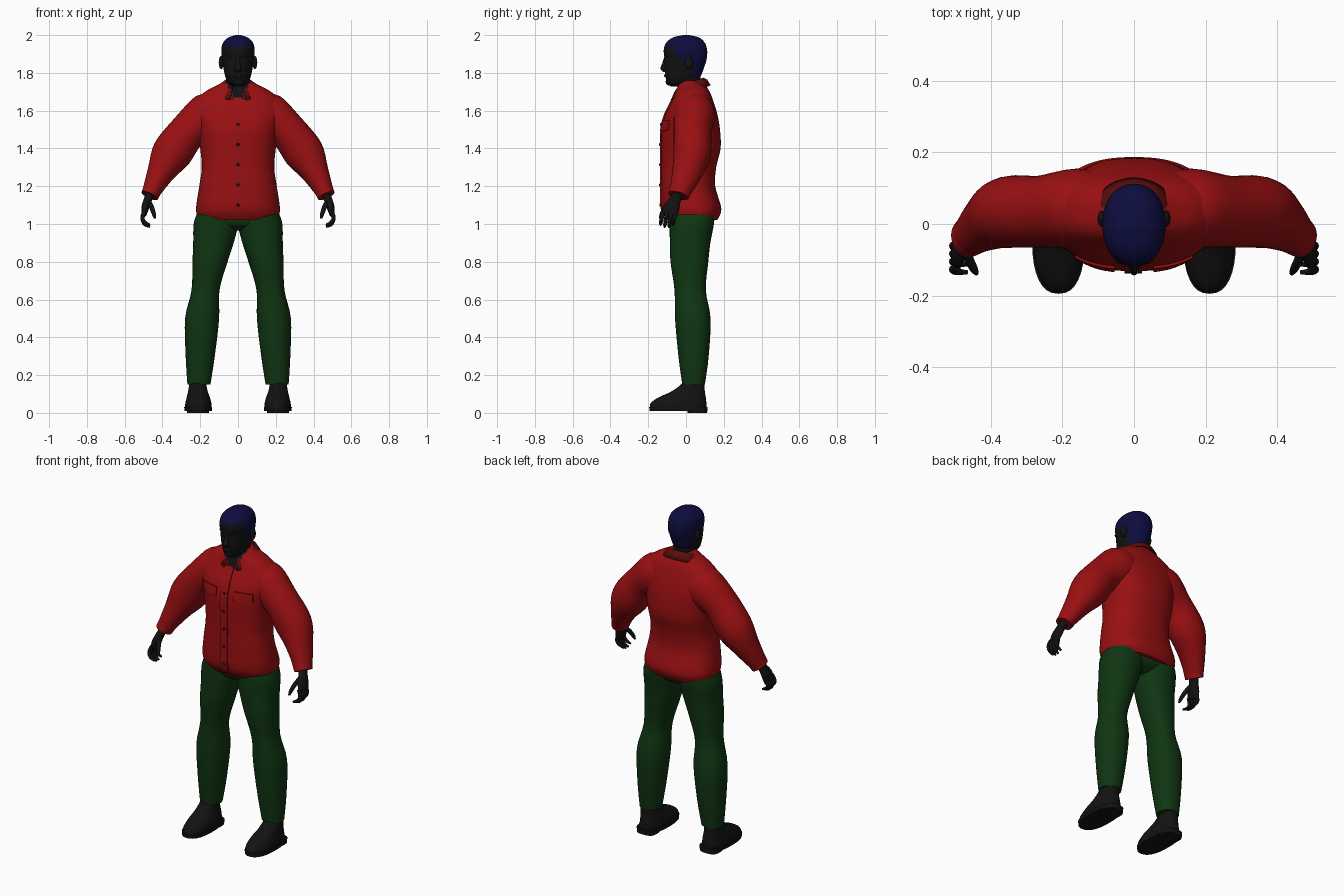
import bpy, bmesh, math
from mathutils import Vector, Matrix
from mathutils.bvhtree import BVHTree

cube = bpy.data.objects.get("Cube")
if cube:
    bpy.data.objects.remove(cube)


def material(name, colour):
    mat = bpy.data.materials.new(name)
    mat.use_nodes = True
    mat.diffuse_color = (*colour, 1)
    mat.node_tree.nodes["Principled BSDF"].inputs["Base Color"].default_value = (*colour, 1)
    return mat


RED = material("shirt red", (0.32, 0.005, 0.006))
DARK_RED = material("collar dark red", (0.1, 0.004, 0.004))
GREEN = material("trouser green", (0.005, 0.036, 0.006))
BLUE = material("hair blue", (0.004, 0.004, 0.05))
BLACK = material("near black", (0.006, 0.006, 0.006))


def finish(name, bm, *mats, angle=50):
    bmesh.ops.recalc_face_normals(bm, faces=bm.faces)
    mesh = bpy.data.meshes.new(name)
    bm.to_mesh(mesh)
    bm.free()
    for mat in mats:
        mesh.materials.append(mat)
    mesh.shade_smooth()
    mesh.set_sharp_from_angle(angle=math.radians(angle))
    obj = bpy.data.objects.new(name, mesh)
    bpy.context.collection.objects.link(obj)
    return obj


def smooth_path(rings, steps):
    """Catmull-Rom interpolation through the given rings."""
    pts = [rings[0], *rings, rings[-1]]
    out = []
    for a, b, c, d in zip(pts, pts[1:], pts[2:], pts[3:]):
        for i in range(steps):
            t = i / steps
            out.append([q + t / 2 * (r - p + t * (2*p - 5*q + 4*r - s + t * (3*(q - r) + s - p)))
                        for p, q, r, s in zip(a, b, c, d)])
    return out + [list(rings[-1])]


def loft(rings, n=32, steps=4, tilt=False, power=2.0, side=1):
    """Skin rings of (x, y, z, radius across, radius in depth)."""
    bm = bmesh.new()
    path = smooth_path(rings, steps)
    centres = [Vector(p[:3]) for p in path]
    loops = []
    for i, (x, y, z, across, depth) in enumerate(path):
        axis = Vector((0, 0, 1))
        if tilt:
            axis = (centres[min(i + 1, len(path) - 1)] - centres[max(i - 1, 0)]).normalized()
        u = Vector((0, 1, 0))
        u = (u - axis * u.dot(axis)).normalized()
        v = axis.cross(u)
        loop = []
        for k in range(n):
            a = math.tau * k / n
            c, s = math.cos(a), math.sin(a)
            c = math.copysign(abs(c) ** (2 / power), c)
            s = math.copysign(abs(s) ** (2 / power), s)
            p = centres[i] + v * c * across + u * s * depth
            loop.append(bm.verts.new((p.x * side, p.y, p.z)))
        loops.append(loop)
    for lo, hi in zip(loops, loops[1:]):
        for k in range(n):
            j = (k + 1) % n
            bm.faces.new((lo[k], lo[j], hi[j], hi[k]))
    bm.faces.new(loops[0])
    bm.faces.new(loops[-1])
    return bm


def ellipsoid(name, mat, centre, size):
    bm = bmesh.new()
    bmesh.ops.create_uvsphere(bm, u_segments=16, v_segments=10, radius=1,
                              matrix=Matrix.LocRotScale(Vector(centre), None, Vector(size)))
    return finish(name, bm, mat)


# Shirt body, with an open neck showing skin
shirt = loft([(0, .035, 1.02, .208, .13), (0, .03, 1.08, .222, .157), (0, .012, 1.2, .205, .143),
              (0, .015, 1.3, .192, .145), (0, .026, 1.4, .2, .157), (0, .025, 1.5, .215, .155),
              (0, .028, 1.58, .235, .138), (0, .035, 1.65, .225, .11), (0, .035, 1.7, .175, .09),
              (0, .03, 1.74, .1, .07), (0, .028, 1.76, .07, .055)], n=64, steps=6, power=2.4)
for face in shirt.faces:
    c = face.calc_center_median()
    if c.y < 0 and c.z > 1.64 and abs(c.x) < (c.z - 1.63) * .55:
        face.material_index = 1
surface = BVHTree.FromBMesh(shirt)
finish("shirt_body", shirt, RED, BLACK)


def chest_point(x, z, lift):
    hit = surface.ray_cast(Vector((x, -1, z)), Vector((0, 1, 0)))[0]
    return Vector((x, hit.y - lift, z))


def patch(name, x0, x1, z0, z1, nx, nz, dip=0):
    """Thin cloth panel following the chest; dip lowers the middle of its lower edge."""
    bm = bmesh.new()
    grid = []
    for j in range(nz + 1):
        row = []
        for i in range(nx + 1):
            t = i / nx
            low = z0 - dip * (1 - abs(2 * t - 1))
            row.append(bm.verts.new(chest_point(x0 + (x1 - x0) * t, low + (z1 - low) * j / nz, .007)))
        grid.append(row)
    for lo, hi in zip(grid, grid[1:]):
        for i in range(nx):
            bm.faces.new((lo[i], lo[i + 1], hi[i + 1], hi[i]))
    skirt = bmesh.ops.extrude_face_region(bm, geom=bm.faces[:])["geom"]
    for v in skirt:
        if isinstance(v, bmesh.types.BMVert):
            v.co.y += .012
    return finish(name, bm, RED, angle=30)


# Button placket, pocket flaps and buttons
patch("button_placket", -.026, .022, 1.04, 1.67, 2, 30)
for side, label in ((1, "left"), (-1, "right")):
    patch(label + "_pocket_flap", side * .055, side * .165, 1.5, 1.55, 8, 3, dip=.01)
for i in range(5):
    ellipsoid(f"button_{i + 1}", BLACK, chest_point(0, 1.1 + .107 * i, .008), (.008, .004, .008))

# Folded collar, open at the front
bm = bmesh.new()
rows = []
for i in range(41):
    a = math.radians(-160 + 8 * i)
    f = (1 - math.cos(a)) / 2
    rows.append([bm.verts.new((r * math.sin(a), .022 + d * math.cos(a), z - drop * f))
                 for r, d, z, drop in ((.068, .06, 1.72, .03), (.078, .07, 1.775, .05),
                                       (.1, .09, 1.765, .07), (.12, .108, 1.735, .08))])
for lo, hi in zip(rows, rows[1:]):
    for j in range(3):
        bm.faces.new((lo[j], lo[j + 1], hi[j + 1], hi[j]))
collar = finish("collar", bm, DARK_RED)
collar.modifiers.new("thickness", "SOLIDIFY").thickness = .006

# Hips joining the legs
finish("trouser_hips", loft([(0, .03, .965, .1, .06), (0, .03, 1, .19, .11), (0, .03, 1.06, .2, .115)]), GREEN)

for side, label in ((1, "left_"), (-1, "right_")):
    # Trouser leg
    finish(label + "trouser_leg", loft(
        [(.11, .032, 1.06, .105, .118), (.117, .03, 1, .118, .118), (.13, .022, .9, .107, .107),
         (.148, .018, .8, .093, .1), (.172, .022, .65, .074, .083), (.19, .036, .5, .09, .094),
         (.2, .04, .3, .077, .08), (.207, .04, .15, .061, .06)], side=side, power=2.2), GREEN)
    # Ankle, shoe upper, sole and heel
    finish(label + "ankle", loft([(.213, .04, .1, .045, .055), (.213, .04, .22, .042, .05)], side=side), BLACK)
    finish(label + "shoe", loft(
        [(.21, -.04, .02, .07, .15), (.21, -.04, .05, .069, .148), (.21, -.022, .08, .062, .127),
         (.212, .008, .11, .053, .092), (.213, .03, .14, .047, .068), (.213, .04, .16, .045, .058)],
        side=side, power=2.3), BLACK)
    finish(label + "sole", loft([(.211, -.04, .01, .072, .153), (.211, -.04, .032, .074, .155)],
                                side=side, power=2.4), BLACK)
    finish(label + "heel", loft([(.211, .06, 0, .058, .052), (.211, .06, .03, .06, .054)],
                                side=side, power=3), BLACK)
    # Sleeve and cuff
    finish(label + "sleeve", loft(
        [(.08, .045, 1.62, .08, .09), (.155, .045, 1.575, .122, .11), (.26, .035, 1.495, .1, .1),
         (.35, .033, 1.375, .106, .1), (.41, .005, 1.27, .073, .08), (.462, -.035, 1.165, .047, .055)],
        tilt=True, side=side), RED)
    finish(label + "cuff", loft([(.444, -.025, 1.2, .052, .06), (.468, -.04, 1.15, .047, .056)],
                                tilt=True, side=side), RED)
    # Hand with curled fingers
    finish(label + "palm", loft(
        [(.46, -.035, 1.18, .027, .032), (.475, -.055, 1.135, .022, .03), (.49, -.075, 1.09, .021, .042),
         (.498, -.088, 1.05, .014, .042)], n=16, tilt=True, side=side), BLACK)
    for i, finger in enumerate(("little", "ring", "middle", "index")):
        y = -.055 - .022 * i
        tip = .995 - .01 * (i in (1, 2))
        finish(label + finger + "_finger", loft(
            [(.494, y, 1.07, .011, .011), (.506, y - .006, 1.035, .011, .011),
             (.495, y - .012, tip + .015, .01, .01), (.466, y - .014, tip, .006, .006)],
            n=10, tilt=True, side=side), BLACK)
    finish(label + "thumb", loft(
        [(.475, -.07, 1.12, .015, .015), (.458, -.105, 1.09, .013, .013), (.446, -.128, 1.055, .011, .011),
         (.44, -.138, 1.03, .006, .006)], n=10, tilt=True, side=side), BLACK)
    # Ear
    ellipsoid(label + "ear", BLACK, (side * .089, .015, 1.855), (.013, .023, .035))

# Neck
finish("neck", loft([(0, .015, 1.64, .08, .07), (0, .018, 1.7, .064, .06), (0, .02, 1.76, .058, .056),
                     (0, .02, 1.82, .058, .056)]), BLACK)

# Head, its scalp faces coloured as close-cropped hair
head = loft([(0, -.045, 1.728, .028, .035), (0, -.024, 1.75, .055, .077), (0, -.014, 1.79, .07, .095),
             (0, -.008, 1.83, .078, .104), (0, -.002, 1.87, .084, .111), (0, -.003, 1.92, .088, .115),
             (0, -.003, 1.96, .079, .102), (0, 0, 1.988, .05, .068), (0, 0, 2, .012, .016)],
            n=64, steps=6, power=2.15)
for face in head.faces:
    c = face.calc_center_median()
    hairline = -.06 if c.z > 1.885 else -.02 if c.z > 1.83 else .035
    if c.z > 1.943 or (c.z > 1.755 and c.y > hairline):
        face.material_index = 1
finish("head", head, BLACK, BLUE)

# Face details
finish("nose", loft([(0, -.11, 1.805, .016, .01), (0, -.116, 1.822, .018, .02),
                     (0, -.11, 1.85, .011, .016), (0, -.105, 1.885, .009, .01)], n=16), BLACK)
ellipsoid("brow", BLACK, (0, -.1, 1.893), (.055, .016, .012))
ellipsoid("lips", BLACK, (0, -.104, 1.785), (.026, .012, .011))
ellipsoid("chin", BLACK, (0, -.088, 1.753), (.03, .02, .02))
